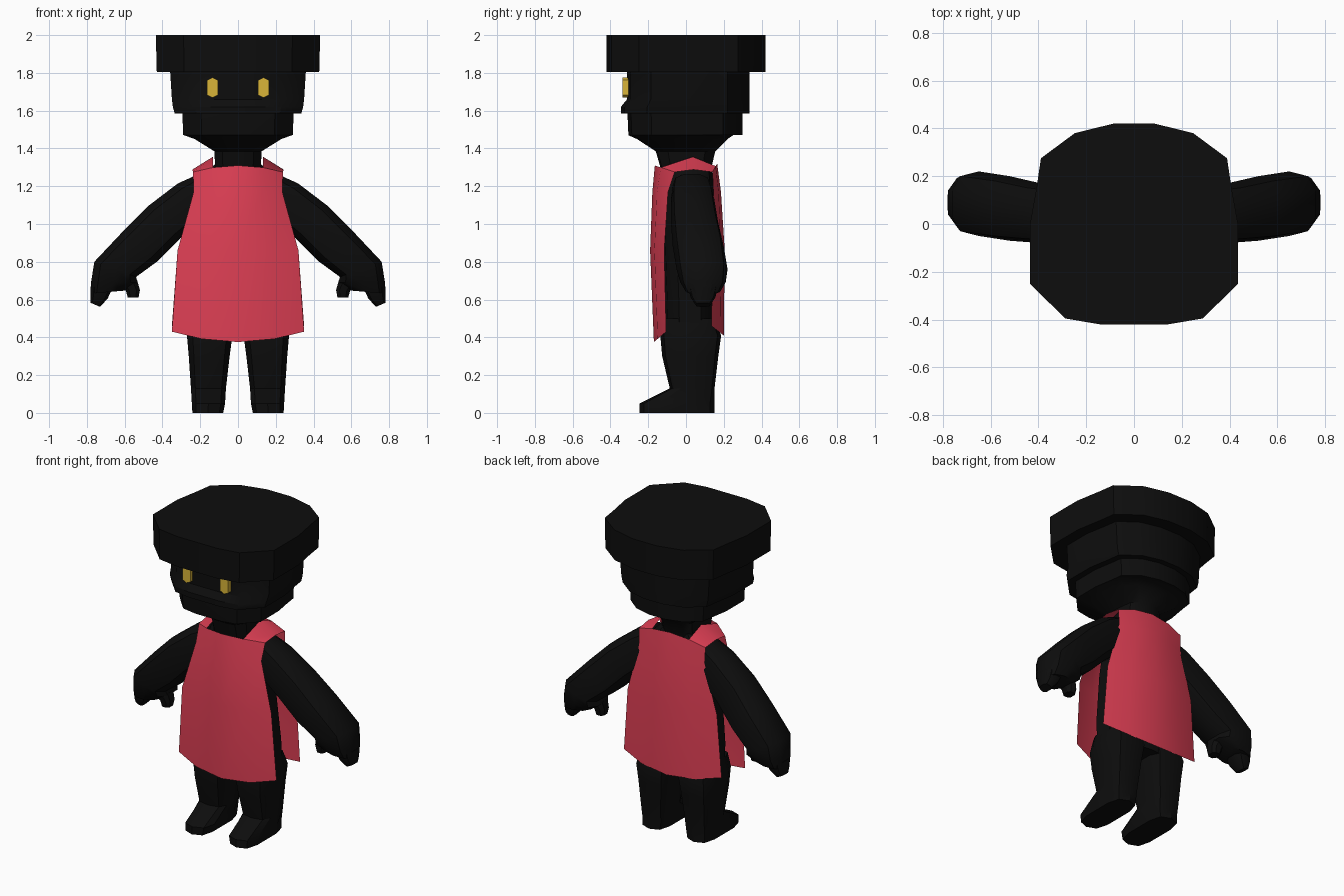
import bpy, bmesh, math
from mathutils import Vector

if "Cube" in bpy.data.objects:
    bpy.data.objects.remove(bpy.data.objects["Cube"])


def material(name, rgb):
    m = bpy.data.materials.new(name)
    m.use_nodes = True
    m.diffuse_color = (*rgb, 1)
    bsdf = next(n for n in m.node_tree.nodes if n.type == "BSDF_PRINCIPLED")
    bsdf.inputs["Base Color"].default_value = (*rgb, 1)
    return m


BLACK = material("black", (0.004, 0.004, 0.004))
RED = material("red cloth", (0.74, 0.05, 0.09))
YELLOW = material("yellow eyes", (0.7, 0.46, 0.04))


def finish(name, bm, mat, angle=35):
    bmesh.ops.recalc_face_normals(bm, faces=bm.faces)
    mesh = bpy.data.meshes.new(name)
    bm.to_mesh(mesh)
    bm.free()
    mesh.materials.append(mat)
    obj = bpy.data.objects.new(name, mesh)
    bpy.context.collection.objects.link(obj)
    bpy.ops.object.select_all(action="DESELECT")
    obj.select_set(True)
    bpy.context.view_layer.objects.active = obj
    bpy.ops.object.shade_smooth_by_angle(angle=math.radians(angle))
    return obj


def loft(name, rings, mat):
    """Skin closed rings of equal length and cap both ends."""
    bm = bmesh.new()
    rows = [[bm.verts.new(p) for p in ring] for ring in rings]
    n = len(rows[0])
    for a, b in zip(rows, rows[1:]):
        for i in range(n):
            j = (i + 1) % n
            bm.faces.new((a[i], a[j], b[j], b[i]))
    bm.faces.new(rows[0])
    bm.faces.new(rows[-1])
    return finish(name, bm, mat)


def oval(centre, a, b, tilt=0, n=10, power=0.75):
    """Rounded-box ring; a runs along x (tilted about y), b runs along y."""
    axis = Vector((math.cos(tilt), 0, math.sin(tilt)))
    pts = []
    for i in range(n):
        t = math.tau * (i + 0.5) / n
        c, s = math.cos(t), math.sin(t)
        c = math.copysign(abs(c) ** power, c)
        s = math.copysign(abs(s) ** power, s)
        pts.append(Vector(centre) + axis * a * c + Vector((0, b * s, 0)))
    return pts


# Head and cap share one outline
HALF = [(0.14, -0.42), (0.285, -0.395), (0.43, -0.25), (0.43, 0.0),
        (0.4, 0.17), (0.385, 0.275), (0.245, 0.38), (0.085, 0.42)]
OUTLINE = HALF + [(-x, y) for x, y in reversed(HALF)]


def head_ring(z, half_width, front, back):
    return [(x * half_width / 0.43, y * (front if y < 0 else back) / 0.42, z)
            for x, y in OUTLINE]


loft("cap", [head_ring(1.805, 0.43, 0.42, 0.42),
             head_ring(2.0, 0.435, 0.42, 0.42)], BLACK)
loft("head", [head_ring(*r) for r in (
    (1.585, 0.335, 0.345, 0.335), (1.62, 0.345, 0.345, 0.335),
    (1.66, 0.35, 0.312, 0.335), (1.82, 0.36, 0.312, 0.335))], BLACK)
loft("jaw_and_neck", [head_ring(*r) for r in (
    (1.28, 0.12, 0.13, 0.13), (1.385, 0.125, 0.16, 0.155),
    (1.45, 0.23, 0.26, 0.22), (1.47, 0.285, 0.305, 0.25),
    (1.472, 0.29, 0.305, 0.3), (1.59, 0.295, 0.31, 0.3))], BLACK)

# Torso
loft("torso", [oval((0, y, z), a, b) for z, a, y, b in (
    (0.4, 0.265, 0.025, 0.14), (0.6, 0.265, 0.02, 0.14),
    (0.9, 0.235, 0.01, 0.14), (1.2, 0.2, 0.015, 0.13),
    (1.27, 0.18, 0.02, 0.12), (1.33, 0.11, 0.01, 0.11))], BLACK)

for side, s in (("left", 1), ("right", -1)):
    # Leg flowing into a boot: z, inner x, outer x, front y, back y
    leg = [(0, 0.08, 0.24, -0.24, 0.145), (0.05, 0.07, 0.243, -0.24, 0.145),
           (0.13, 0.065, 0.248, -0.08, 0.145), (0.3, 0.045, 0.26, -0.12, 0.165),
           (0.41, 0.03, 0.27, -0.13, 0.18), (0.5, 0.02, 0.25, -0.12, 0.15)]
    loft(side + "_leg", [oval((s * (i + o) / 2, (f + k) / 2, z),
                              (o - i) / 2 + 0.004, (k - f) / 2 + 0.006, power=0.6)
                         for z, i, o, f, k in leg], BLACK)

    # Arm: x, y, z, half width, half depth, tilt in degrees
    arm = [(0.15, 0.03, 1.2, 0.09, 0.1, 48), (0.24, 0.035, 1.13, 0.12, 0.115, 47),
           (0.39, 0.045, 1.01, 0.125, 0.125, 46), (0.52, 0.065, 0.88, 0.125, 0.135, 42),
           (0.65, 0.085, 0.76, 0.122, 0.135, 20), (0.655, 0.09, 0.69, 0.128, 0.12, 0),
           (0.685, 0.09, 0.64, 0.095, 0.09, -5)]
    loft(side + "_arm", [oval((s * x, y, z), a, b, s * math.radians(t))
                         for x, y, z, a, b, t in arm], BLACK)
    loft(side + "_fingers", [oval((s * x, 0.09, z), a, b, s * t) for x, z, a, b, t in (
        (0.72, 0.67, 0.062, 0.08, 0), (0.735, 0.61, 0.047, 0.065, 0.1),
        (0.755, 0.572, 0.028, 0.04, 0.4))], BLACK)
    loft(side + "_thumb", [oval((s * x, 0.07, z), a, b, n=8) for x, z, a, b in (
        (0.585, 0.7, 0.055, 0.06), (0.557, 0.65, 0.04, 0.045),
        (0.555, 0.61, 0.03, 0.035))], BLACK)

    # Eye: tall pointed hexagon set into the face
    shape = [(0, 0.053), (0.028, 0.04), (0.028, -0.04),
             (0, -0.053), (-0.028, -0.04), (-0.028, 0.04)]
    loft(side + "_eye", [[(s * 0.135 + x, y, 1.722 + z) for x, z in shape]
                         for y in (-0.29, -0.335)], YELLOW)

# Tabard: sheet running from front hem over the shoulders to back hem
# half width, centre y, edge y, centre z, edge z
ROWS = [(0.35, -0.17, -0.105, 0.375, 0.43), (0.32, -0.19, -0.115, 0.86, 0.86),
        (0.235, -0.178, -0.095, 1.17, 1.17), (0.238, -0.165, -0.06, 1.31, 1.275),
        (0.242, 0.035, 0.04, 1.385, 1.288), (0.238, 0.165, 0.14, 1.32, 1.275),
        (0.235, 0.185, 0.145, 1.17, 1.17), (0.32, 0.205, 0.14, 0.86, 0.86),
        (0.35, 0.2, 0.135, 0.41, 0.46)]
COLUMNS = (-1, -0.55, 0, 0.55, 1)
bm = bmesh.new()
grid = []
for w, yc, ye, zc, ze in ROWS:
    grid.append([bm.verts.new((w * u, yc + (ye - yc) * u * u, zc + (ze - zc) * u * u))
                 for u in COLUMNS])
for r in range(len(ROWS) - 1):
    for c in range(4):
        if r in (3, 4) and c in (1, 2):
            continue  # neck opening
        bm.faces.new((grid[r][c], grid[r][c + 1], grid[r + 1][c + 1], grid[r + 1][c]))
loose = [v for v in bm.verts if not v.link_faces]
bmesh.ops.delete(bm, geom=loose, context="VERTS")
finish("tabard", bm, RED, 50)
